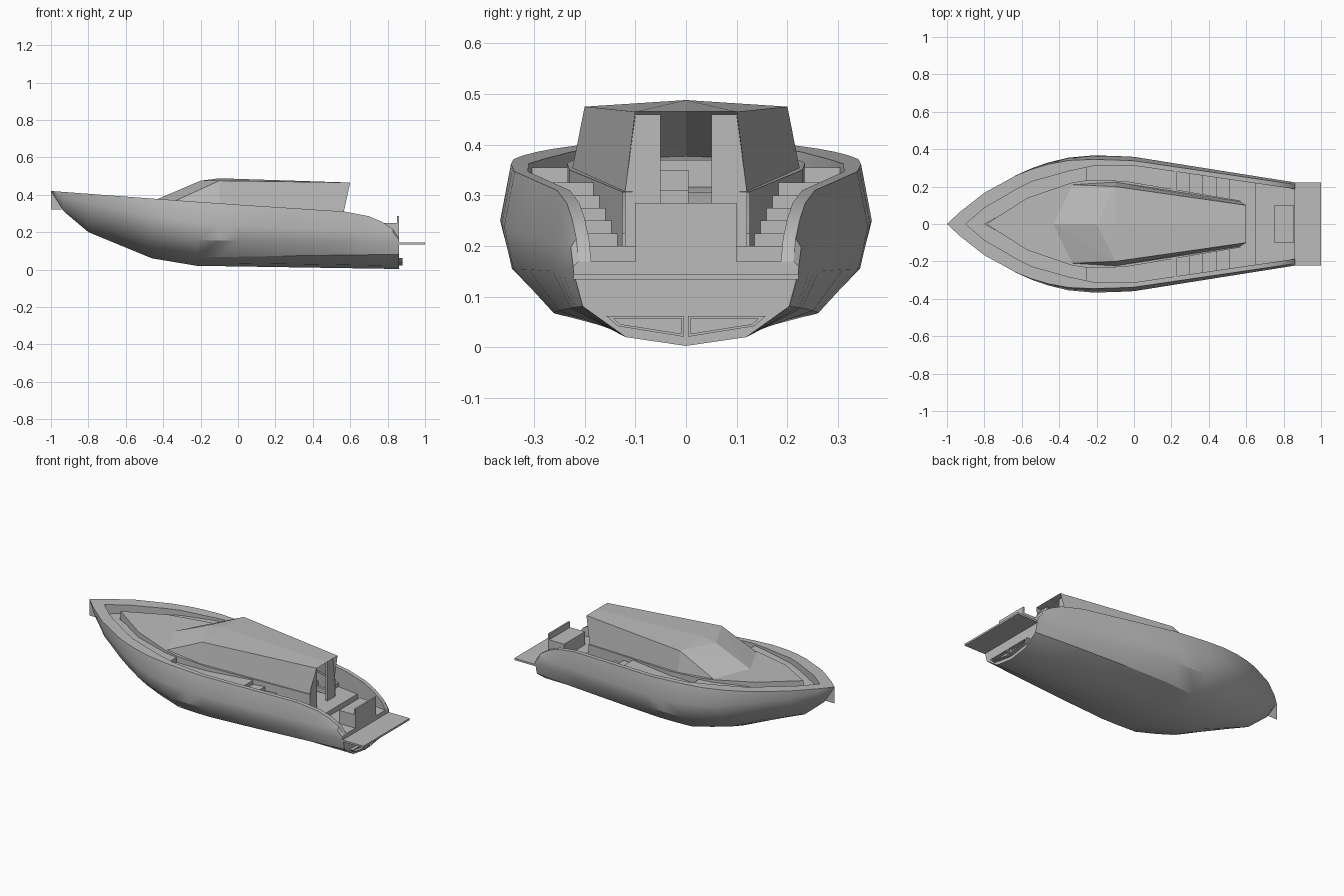
import bpy, bmesh, math

if "Cube" in bpy.data.objects:
    bpy.data.objects.remove(bpy.data.objects["Cube"])

grey = bpy.data.materials.new("light grey")
grey.use_nodes = True
grey.diffuse_color = (0.5, 0.5, 0.5, 1)
grey.node_tree.nodes["Principled BSDF"].inputs["Base Color"].default_value = (0.5, 0.5, 0.5, 1)


def lerp(table, x):
    """Piecewise linear lookup in (x, value) pairs."""
    for (xa, a), (xb, b) in zip(table, table[1:]):
        if x <= xb:
            return a + (b - a) * max(0, (x - xa) / (xb - xa))
    return table[-1][1]


def finish(name, bm, mirror=False, smooth=False):
    bmesh.ops.remove_doubles(bm, verts=bm.verts, dist=0.0005)
    bmesh.ops.recalc_face_normals(bm, faces=bm.faces)
    mesh = bpy.data.meshes.new(name)
    bm.to_mesh(mesh)
    bm.free()
    mesh.materials.append(grey)
    ob = bpy.data.objects.new(name, mesh)
    bpy.context.collection.objects.link(ob)
    if mirror:
        mod = ob.modifiers.new("mirror", 'MIRROR')
        mod.use_axis = (False, True, False)
        mod.merge_threshold = 0.0005
    if smooth:
        bpy.ops.object.select_all(action='DESELECT')
        ob.select_set(True)
        bpy.context.view_layer.objects.active = ob
        bpy.ops.object.shade_smooth_by_angle(angle=math.radians(30))
    return ob


def loft(name, sections, closed=False, caps=(), smooth=False, mirror=True):
    """Skin a row of equal sections; caps lists which ends to close."""
    bm = bmesh.new()
    rows = [[bm.verts.new(p) for p in s] for s in sections]
    n = len(rows[0])
    for a, b in zip(rows, rows[1:]):
        for i in range(n if closed else n - 1):
            j = (i + 1) % n
            bm.faces.new((a[i], a[j], b[j], b[i]))
    for end in caps:
        bm.faces.new(rows[end])
    return finish(name, bm, mirror, smooth)


def box(name, x0, x1, y0, y1, z0, z1, mirror=False):
    ends = [[(x, y0, z0), (x, y1, z0), (x, y1, z1), (x, y0, z1)] for x in (x0, x1)]
    return loft(name, ends, True, (0, -1), mirror=mirror)


# Hull lines along the length: keel, sheer, beam and inside of the rim
KEEL = [(-1, .42), (-.93, .31), (-.8, .2), (-.63, .13), (-.46, .06), (-.22, .02), (.86, .003)]
SHEER = [(-1, .42), (-.4, .375), (0, .347), (.57, .31), (.7, .285), (.77, .255), (.83, .215), (.86, .17)]
BEAM = [(-1, 0), (-.93, .065), (-.8, .167), (-.63, .26), (-.5, .312), (-.35, .34),
        (-.2, .346), (0, .338), (.86, .212)]
INNER = [(-.9, 0), (-.8, .085), (-.57, .22), (-.25, .31), (0, .312), (.86, .187)]
WELL = [(-.25, .32), (0, .2), (.23, .13)]
# Section shape at bow, middle and stern, as (side, height) fractions from keel up
SHAPE = [[(0, 0), (.25, .1), (.5, .27), (.78, .5), (.95, .78)],
         [(0, 0), (.35, .05), (.73, .13), (1, .4), (1.065, .67)],
         [(0, 0), (.56, .06), (.96, .27), (1.045, .5), (1.05, .67)]]


def hull_section(x):
    keel, sheer, beam = lerp(KEEL, x), lerp(SHEER, x), lerp(BEAM, x)
    height = (sheer if x < .57 else .347 - .065 * x) - keel
    pts = []
    for low, mid, aft in zip(*SHAPE):
        side, up = (lerp([(-1, low[k]), (-.2, mid[k]), (.86, aft[k])], x) for k in (0, 1))
        pts.append((x, side * beam, min(keel + up * height, sheer - .01 * min(1, x + 1))))
    inner, well = lerp(INNER, x), lerp(WELL, x)
    return pts + [(x, beam, sheer), (x, inner, sheer), (x, inner, well), (x, 0, well)]


stations = [-1, -.965, -.93, -.9, -.8, -.715, -.63, -.545, -.46, -.35, -.22, -.1, 0, .23,
            .57, .64, .7, .77, .83, .86]
loft("hull", [hull_section(x) for x in stations], caps=(-1,), smooth=True)


# Side decks and steps going down to the cockpit
def deck(name, xs, top, bottom, inside):
    loft(name, [[(x, inside(x), bottom), (x, inside(x), top), (x, lerp(INNER, x), top),
                 (x, lerp(INNER, x), bottom)] for x in xs], True, (0, -1))


TRUNK = [(-.79, 0), (-.57, .14), (-.33, .222), (-.24, .235), (-.05, .23), (.57, .125)]
beside = lambda x: max(0, lerp(TRUNK, x) - .015)
deck("foredeck_walkway", [-.9, -.8, -.57, -.25], .355, .325, beside)
deck("side_deck", [-.25, -.05, 0, .23], .325, .29, beside)
for i in range(4):
    deck(f"step_{i + 1}", [.23 + .07 * i, .30 + .07 * i], .3 - .025 * i, .14, beside)
deck("cockpit_floor", [.51, .65], .2, .13, lambda x: 0)
deck("stern_floor", [.65, .86], .17, .13, lambda x: 0)

# Low trunk: solid ahead of the windscreen, a narrow ledge round the cabin
trunk_top = lambda x: .347 - .07 * x


def trunk_section(x, inside):
    y, z = lerp(TRUNK, x), trunk_top(x)
    return [(x, y, .31 if x < -.24 else .15), (x, y, z), (x, inside, z)]


loft("trunk_front", [trunk_section(x, 0) for x in (-.79, -.57, -.43, -.33)])
loft("trunk_sides", [trunk_section(x, lerp(TRUNK, x) - .02) for x in (-.33, -.24, -.05, .57)])

# Cabin shell with a faceted windscreen
bm = bmesh.new()
P = {k: bm.verts.new(p) for k, p in {
    "tip": (-.43, 0, .377), "brow": (-.2, 0, .475), "ridge": (-.1, 0, .488), "end": (.6, 0, .465),
    "front": (-.33, .21, .37), "base": (-.1, .224, .354), "aft": (.565, .12, .307),
    "corner": (-.1, .2, .475), "tail": (.6, .1, .465)}.items()}
for face in ("tip front corner", "tip corner brow", "brow corner ridge", "ridge corner tail end",
             "front base corner", "base aft tail corner"):
    bm.faces.new([P[k] for k in face.split()])
finish("cabin", bm, mirror=True)

# Cabin inside, seen through the doorway
loft("aft_bulkhead", [[(x, .05, .19), (x, .12, .19), (x, .12, .308), (x, .1, .46), (x, .05, .46)]
                      for x in (.555, .567)], True, (0, -1))
box("cabin_floor", -.33, .56, -.12, .12, .18, .2)
box("front_bulkhead", -.33, -.32, -.2, .2, .19, .37)
box("helm_seat", .2, .27, -.05, .005, .2, .31)
box("helm_backrest", .19, .2, -.05, .005, .2, .35)

# Stern seat, backrest and swim platform
box("stern_seat", .75, .85, -.1, .1, .14, .25)
box("seat_backrest", .85, .86, -.1, .1, .14, .285)
box("swim_platform", .855, 1, -.222, .222, .134, .145)

# Hollow frames low on the transom
outer = [(.004, .062), (.157, .062), (.135, .042), (.004, .021)]
inner = [(.009, .057), (.143, .057), (.13, .046), (.009, .027)]
ring = [[(x, y, z) for y, z in pts]
        for x, pts in ((.85, inner), (.85, outer), (.88, outer), (.88, inner), (.85, inner))]
loft("transom_frame", ring, True)
